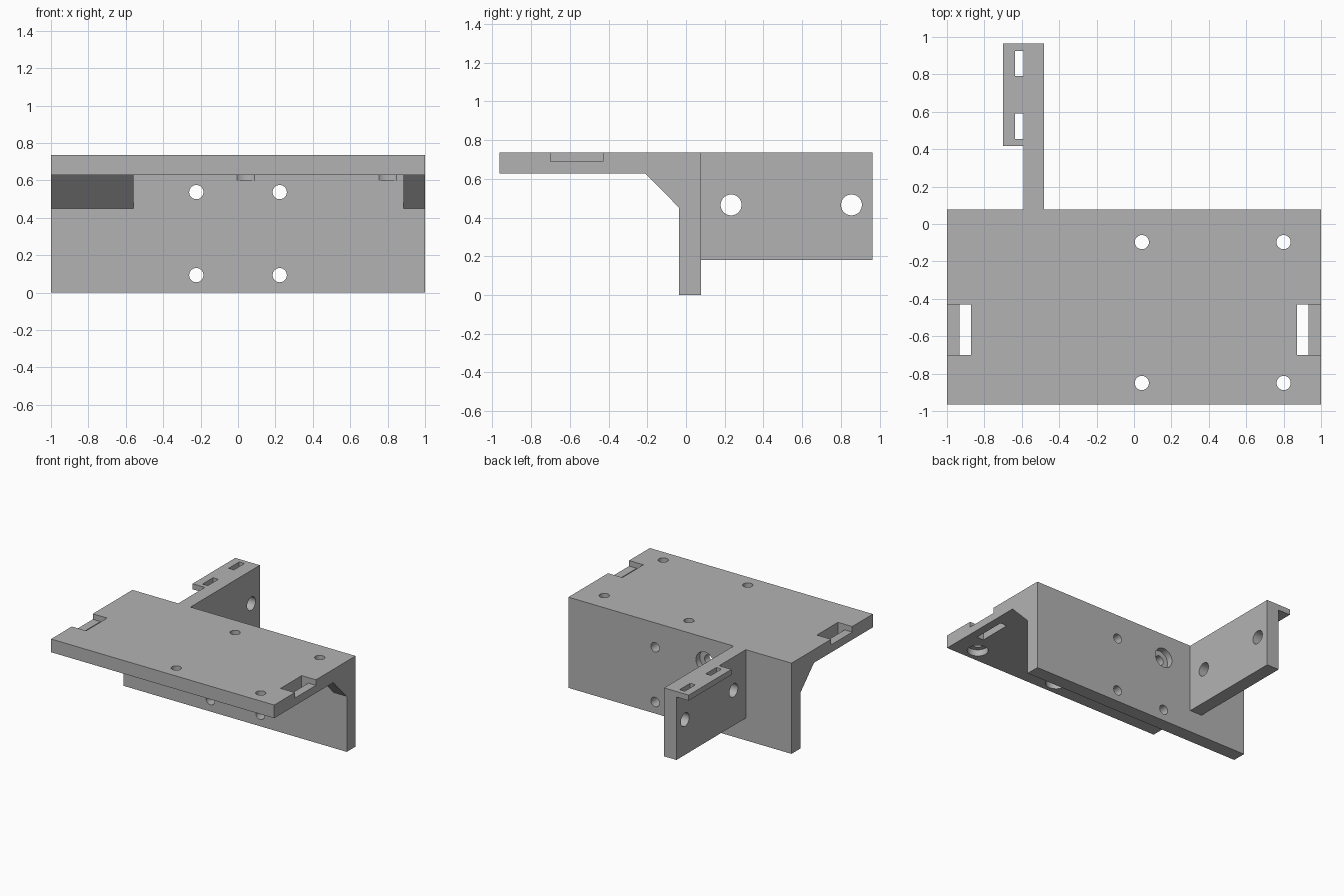
import bpy, bmesh
from mathutils import Matrix, Vector

cube = bpy.data.objects.get("Cube")
if cube:
    bpy.data.objects.remove(cube, do_unlink=True)

grey = bpy.data.materials.new("plain grey")
grey.use_nodes = True
colour = (0.45, 0.45, 0.45, 1)
grey.diffuse_color = colour
grey.node_tree.nodes["Principled BSDF"].inputs["Base Color"].default_value = colour

TOP, UNDER = 0.735, 0.628          # top plate faces
FRONT, BACK = -0.965, 0.965        # overall depth
WALL_F, WALL_B = -0.035, 0.077     # back wall faces


def finish(name, bm):
    bmesh.ops.recalc_face_normals(bm, faces=bm.faces)
    mesh = bpy.data.meshes.new(name)
    bm.to_mesh(mesh)
    bm.free()
    mesh.materials.append(grey)
    obj = bpy.data.objects.new(name, mesh)
    bpy.context.collection.objects.link(obj)
    return obj


def extrude_x(name, profile, x0, x1):
    """Extrude a (y, z) outline from x0 to x1."""
    bm = bmesh.new()
    face = bm.faces.new([bm.verts.new((x0, y, z)) for y, z in profile])
    ext = bmesh.ops.extrude_face_region(bm, geom=[face])
    verts = [v for v in ext["geom"] if isinstance(v, bmesh.types.BMVert)]
    bmesh.ops.translate(bm, verts=verts, vec=(x1 - x0, 0, 0))
    return finish(name, bm)


def box(name, x0, x1, y0, y1, z0, z1):
    return extrude_x(name, [(y0, z0), (y1, z0), (y1, z1), (y0, z1)], x0, x1)


def cylinder(name, centre, radius, length, axis):
    bm = bmesh.new()
    turn = Vector((0, 0, 1)).rotation_difference(Vector(axis)).to_matrix().to_4x4()
    bmesh.ops.create_cone(bm, cap_ends=True, segments=40, radius1=radius,
                          radius2=radius, depth=length,
                          matrix=Matrix.Translation(centre) @ turn)
    return finish(name, bm)


def combine(target, tool, operation):
    mod = target.modifiers.new(operation, "BOOLEAN")
    mod.operation, mod.solver, mod.object = operation, "EXACT", tool
    tool.hide_render = True
    bpy.context.view_layer.objects.active = target
    bpy.ops.object.modifier_apply(modifier=mod.name)
    bpy.data.objects.remove(tool, do_unlink=True)


# Top plate and back wall share one L-shaped profile
bracket = extrude_x("bracket", [
    (FRONT, UNDER), (FRONT, TOP), (WALL_B, TOP),
    (WALL_B, 0), (WALL_F, 0), (WALL_F, UNDER)], -1, 1)

# Sloped gussets under the plate at both ends
gusset = [(-0.21, UNDER), (WALL_F, 0.45), (0, 0.45), (0, 0.68), (-0.21, 0.68)]
for x0, x1 in ((-1, -0.56), (0.885, 1)):
    combine(bracket, extrude_x("gusset", gusset, x0, x1), "UNION")

# Rear arm with a thin slotted flange along its top
combine(bracket, box("rear_arm", -0.59, -0.48, 0.03, BACK, 0.18, TOP), "UNION")
combine(bracket, box("arm_flange", -0.70, -0.55, 0.418, BACK, 0.69, TOP), "UNION")

cutters = []

# Strap slots with shallow notches at the plate ends
for side in (-1, 1):
    for inner, outer, floor in ((0.872, 0.932, 0.5), (0.90, 1.1, 0.69)):
        xs = sorted((side * inner, side * outer))
        cutters.append(box("strap_slot", *xs, -0.70, -0.43, floor, 0.9))

# Flange slots
for y0 in (0.455, 0.79):
    cutters.append(box("flange_slot", -0.637, -0.59, y0, y0 + 0.135, 0.66, 0.8))

# Plate holes, counterbored from below
for x in (0.042, 0.8):
    for y in (-0.85, -0.097):
        cutters.append(cylinder("plate_hole", (x, y, 0.7), 0.038, 0.4, (0, 0, 1)))
        cutters.append(cylinder("plate_counterbore", (x, y, 0.64), 0.078, 0.08, (0, 0, 1)))

# Wall holes, one counterbored from the back
for x in (-0.223, 0.223):
    for z in (0.093, 0.537):
        cutters.append(cylinder("wall_hole", (x, 0, z), 0.038, 0.5, (0, 1, 0)))
cutters.append(cylinder("wall_counterbore", (-0.223, 0.077, 0.537), 0.08, 0.1, (0, 1, 0)))

# Arm holes
for y in (0.233, 0.855):
    cutters.append(cylinder("arm_hole", (-0.535, y, 0.465), 0.054, 0.3, (1, 0, 0)))

for cutter in cutters:
    combine(bracket, cutter, "DIFFERENCE")

# Smooth the hole walls, keep edges sharp
bpy.ops.object.select_all(action="DESELECT")
bracket.select_set(True)
bpy.context.view_layer.objects.active = bracket
bpy.ops.object.shade_smooth_by_angle(angle=0.5)
